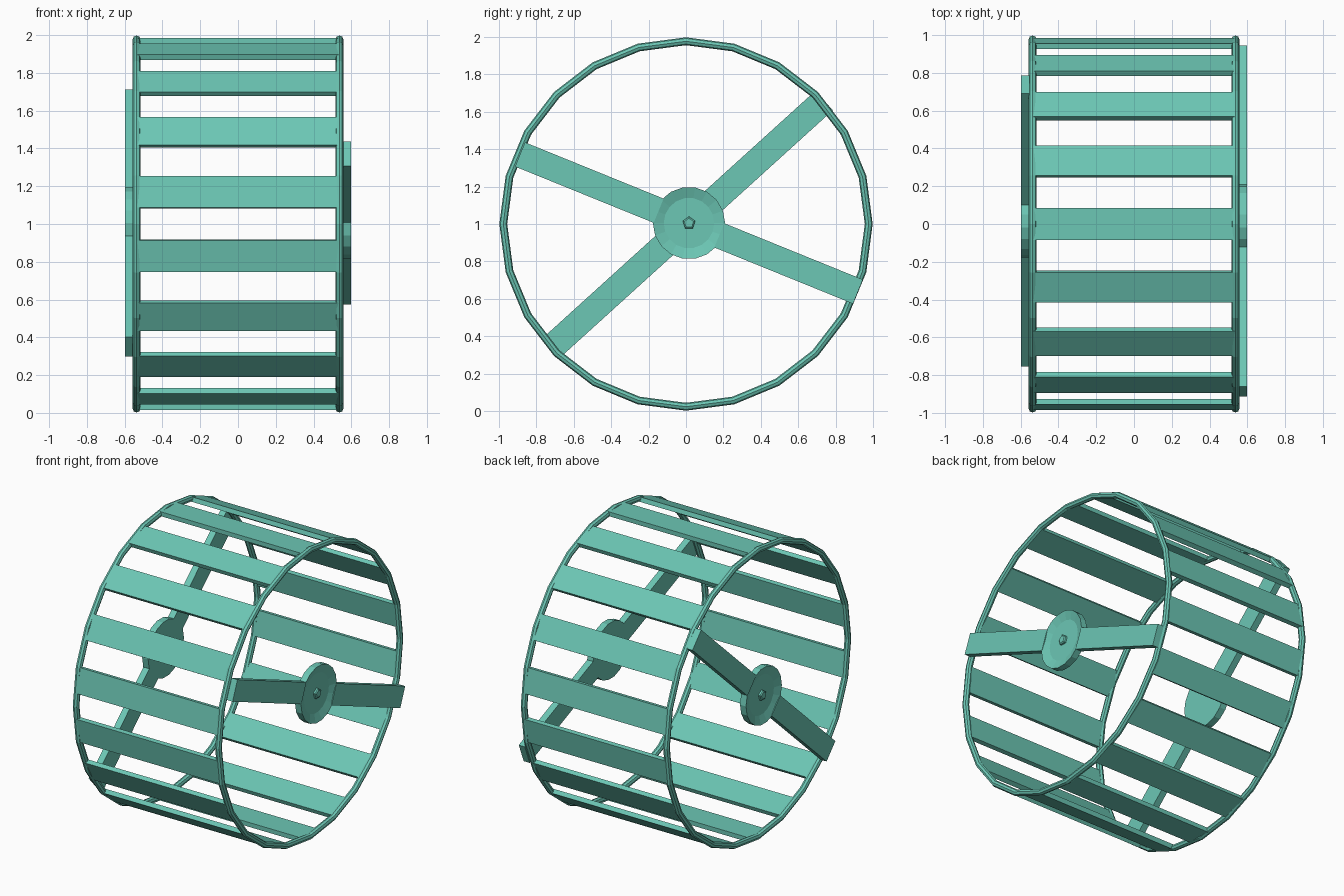
import bpy, bmesh, math
from mathutils import Matrix, Vector

if "Cube" in bpy.data.objects:
    bpy.data.objects.remove(bpy.data.objects["Cube"])

teal = bpy.data.materials.new("teal")
teal.diffuse_color = (0.15, 0.57, 0.46, 1)
teal.use_nodes = True
teal.node_tree.nodes["Principled BSDF"].inputs["Base Color"].default_value = teal.diffuse_color
CZ = 1.0          # axle height
RING_X = 0.537    # ring planes
HUB_Y = 0.016     # hub centre offset


def make(name, bm):
    bmesh.ops.recalc_face_normals(bm, faces=bm.faces)
    me = bpy.data.meshes.new(name)
    bm.to_mesh(me)
    bm.free()
    me.materials.append(teal)
    ob = bpy.data.objects.new(name, me)
    bpy.context.collection.objects.link(ob)
    return ob


def box(bm, size, centre, angle, pivot):
    """Box centred at an offset from the pivot, rotated about the x axis."""
    m = (Matrix.Translation(pivot) @ Matrix.Rotation(angle, 4, 'X')
         @ Matrix.Translation(centre) @ Matrix.Diagonal((*size, 1)))
    bmesh.ops.create_cube(bm, size=1, matrix=m)


def lathe(bm, profile, sides, pivot, sx, start=0.0):
    """Solid of (x, radius) points turned about the x axis, capped at both ends."""
    loops = []
    for x, r in profile:
        loops.append([bm.verts.new((sx * x,
                                    pivot[1] + r * math.cos(start + 2 * math.pi * i / sides),
                                    pivot[2] + r * math.sin(start + 2 * math.pi * i / sides)))
                      for i in range(sides)])
    for a, b in zip(loops, loops[1:]):
        for i in range(sides):
            j = (i + 1) % sides
            bm.faces.new((a[i], a[j], b[j], b[i]))
    bm.faces.new(loops[0])
    bm.faces.new(loops[-1])


# Rim rings
for side, sx in (("left", -1), ("right", 1)):
    bpy.ops.mesh.primitive_torus_add(major_segments=24, minor_segments=8,
                                     major_radius=0.977, minor_radius=0.021,
                                     location=(sx * RING_X, 0, CZ),
                                     rotation=(0, math.pi / 2, 0))
    ring = bpy.context.object
    ring.name = side + "_ring"
    ring.data.materials.append(teal)

# Running slats
bm = bmesh.new()
for k in range(18):
    box(bm, (2 * RING_X, 0.03, 0.17), (0, 0.97, 0),
        math.radians(10 + 20 * k), (0, 0, CZ))
make("slats", bm)

# Spoke bars, dished hubs and five-sided axle bolts
for side, sx, ang in (("left", -1, 42.2), ("right", 1, -22.1)):
    pivot = Vector((0, HUB_Y, CZ + 0.005))
    bm = bmesh.new()
    for d in (-1, 1):
        box(bm, (0.045, 0.80, 0.14), (sx * 0.5765, d * 0.575, 0),
            math.radians(ang), pivot)
    make(side + "_spokes", bm)

    bm = bmesh.new()
    lathe(bm, [(0.554, 0.193), (0.599, 0.193), (0.58, 0.135)], 18, pivot, sx)
    make(side + "_hub", bm)

    bm = bmesh.new()
    lathe(bm, [(0.57, 0.035), (0.592, 0.035), (0.598, 0.026)], 5, pivot, sx, math.pi / 2)
    make(side + "_axle_bolt", bm)
